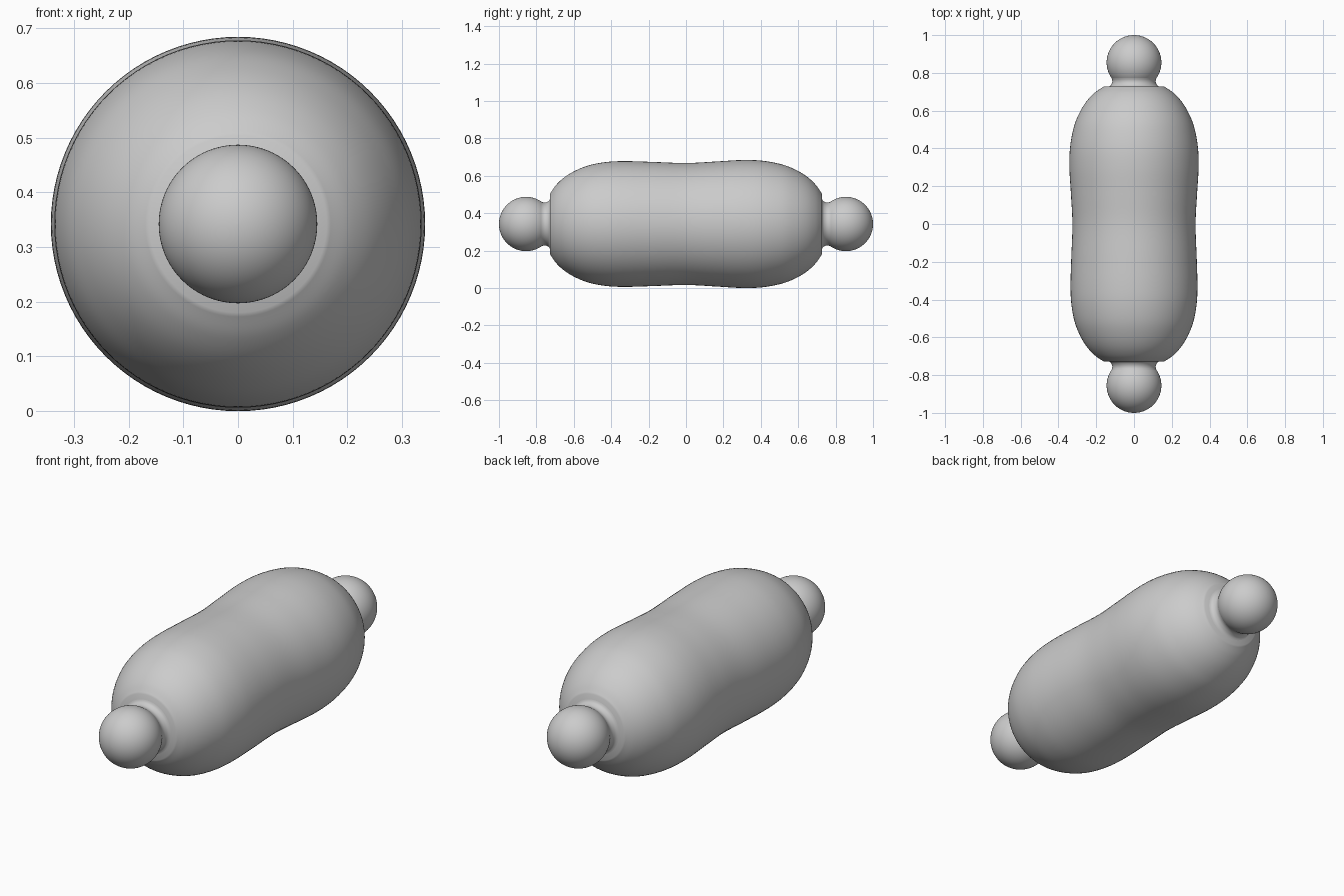
import bpy, math
from mathutils import Vector

if "Cube" in bpy.data.objects:
    bpy.data.objects.remove(bpy.data.objects["Cube"], do_unlink=True)

AXIS_Z = 0.342
SIDES = 96

grey = bpy.data.materials.new("plain_grey")
grey.use_nodes = True
colour = (0.6, 0.6, 0.6, 1)
grey.diffuse_color = colour
grey.node_tree.nodes["Principled BSDF"].inputs["Base Color"].default_value = colour


def smooth_path(points, steps=6):
    """Catmull-Rom curve through (y, radius) points."""
    p = [Vector(q) for q in points]
    p = [2 * p[0] - p[1]] + p + [2 * p[-1] - p[-2]]
    out = []
    for a, b, c, d in zip(p, p[1:], p[2:], p[3:]):
        for i in range(steps):
            t = i / steps
            out.append(0.5 * (2 * b + (c - a) * t + (2 * a - 5 * b + 4 * c - d) * t * t
                              + (3 * b - a - 3 * c + d) * t ** 3))
    return out + [p[-2]]


def revolve(name, path):
    """Lathe a (y, radius) path around the long axis."""
    verts, faces = [], []
    for y, r in path:
        for k in range(SIDES):
            a = 2 * math.pi * k / SIDES
            verts.append((r * math.cos(a), y, r * math.sin(a)))
    for i in range(len(path) - 1):
        for k in range(SIDES):
            n = (k + 1) % SIDES
            a, b = i * SIDES, (i + 1) * SIDES
            faces.append((a + k, b + k, b + n, a + n))
    faces.append(tuple(range(SIDES)))
    faces.append(tuple(reversed(range(len(verts) - SIDES, len(verts)))))
    mesh = bpy.data.meshes.new(name)
    mesh.from_pydata(verts, [], faces)
    finish(name, mesh)


def finish(name, mesh):
    obj = bpy.data.objects.new(name, mesh)
    bpy.context.collection.objects.link(obj)
    obj.location.z = AXIS_Z
    mesh.materials.append(grey)
    bpy.ops.object.select_all(action="DESELECT")
    obj.select_set(True)
    bpy.context.view_layer.objects.active = obj
    bpy.ops.object.shade_smooth_by_angle(angle=math.radians(35))


# Waisted body, slightly fuller at the back, with flat ends
revolve("body", smooth_path([
    (-0.727, 0.162), (-0.695, 0.208), (-0.65, 0.25), (-0.59, 0.286), (-0.515, 0.315),
    (-0.42, 0.332), (-0.32, 0.336), (-0.18, 0.332), (0, 0.326), (0.16, 0.334),
    (0.3, 0.342), (0.41, 0.338), (0.515, 0.318), (0.59, 0.288), (0.65, 0.251),
    (0.695, 0.208), (0.727, 0.162)]))

# Flared neck and ball handle at each end
for side, end in ((-1, "front"), (1, "back")):
    neck = smooth_path([(0.722, 0.15), (0.731, 0.127), (0.745, 0.117),
                        (0.76, 0.115), (0.775, 0.12), (0.785, 0.125)])
    neck = [(side * y, r) for y, r in neck]
    revolve(end + "_neck", neck if side > 0 else neck[::-1])
    ball = [(side * 0.855 - 0.145 * math.cos(math.pi * i / 40),
             max(0.145 * math.sin(math.pi * i / 40), 0.0005)) for i in range(41)]
    revolve(end + "_handle", ball)
